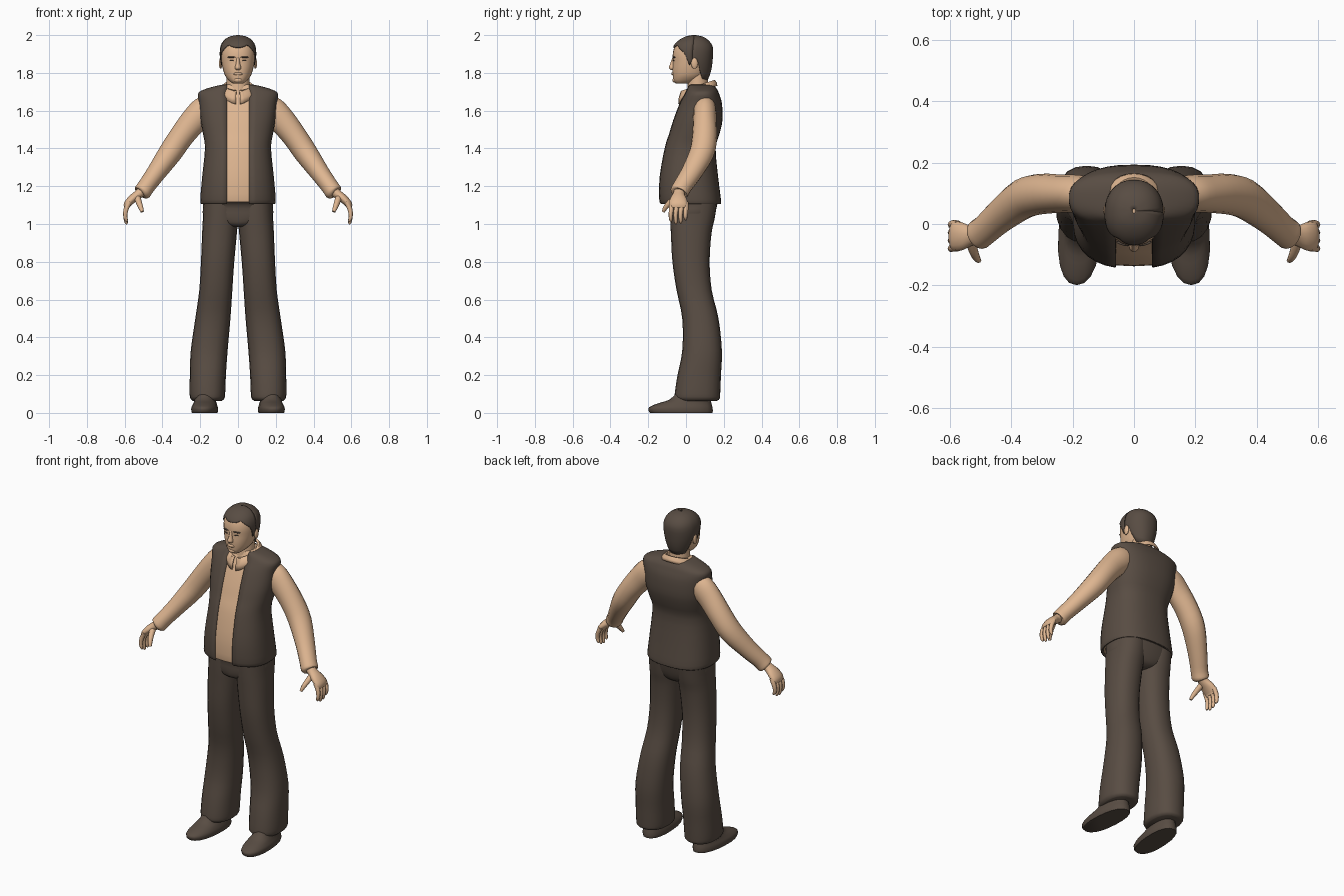
import bpy, bmesh, math
from mathutils import Vector

if "Cube" in bpy.data.objects:
    bpy.data.objects.remove(bpy.data.objects["Cube"])


def material(name, rgb):
    m = bpy.data.materials.new(name)
    m.diffuse_color = (*rgb, 1)
    m.use_nodes = True
    m.node_tree.nodes["Principled BSDF"].inputs["Base Color"].default_value = m.diffuse_color
    return m


TAN = material("tan", (0.74, 0.47, 0.285))
DARK = material("dark_brown", (0.098, 0.073, 0.056))


def spline(keys, steps=3):
    """Catmull-Rom through tuples of any length."""
    out = []
    for i in range(len(keys) - 1):
        p0, p1, p2, p3 = (keys[max(i - 1, 0)], keys[i], keys[i + 1],
                          keys[min(i + 2, len(keys) - 1)])
        for k in range(steps):
            t = k / steps
            out.append(tuple(b + 0.5 * t * (c - a + t * (2 * a - 5 * b + 4 * c - d
                             + t * (3 * (b - c) + d - a)))
                             for a, b, c, d in zip(p0, p1, p2, p3)))
    return out + [tuple(keys[-1])]


def skin(name, rings, mat, closed=True, thick=0, angle=50):
    """Join rings of points into a surface; closed ones get end caps."""
    bm = bmesh.new()
    vs = [[bm.verts.new(p) for p in r] for r in rings]
    n = len(vs[0])
    for a, b in zip(vs, vs[1:]):
        for j in range(n if closed else n - 1):
            k = (j + 1) % n
            bm.faces.new((a[j], a[k], b[k], b[j]))
    if closed:
        bm.faces.new(vs[0][::-1])
        bm.faces.new(vs[-1])
        bmesh.ops.recalc_face_normals(bm, faces=bm.faces)
    me = bpy.data.meshes.new(name)
    bm.to_mesh(me)
    bm.free()
    me.materials.append(mat)
    ob = bpy.data.objects.new(name, me)
    bpy.context.collection.objects.link(ob)
    if thick:
        mod = ob.modifiers.new("thickness", 'SOLIDIFY')
        mod.thickness = thick
        mod.offset = -1
    bpy.ops.object.select_all(action='DESELECT')
    ob.select_set(True)
    bpy.context.view_layer.objects.active = ob
    bpy.ops.object.shade_smooth_by_angle(angle=math.radians(angle))
    return ob


def oval(ring, th, p=2.0, grow=0.0):
    """Point on a superellipse; ring = z, x0, x1, y0, y1."""
    z, x0, x1, y0, y1 = ring
    c, s = math.cos(th), math.sin(th)
    f = lambda v: math.copysign(abs(v) ** (2 / p), v)
    return Vector(((x0 + x1) / 2 + ((x1 - x0) / 2 + grow) * f(c),
                   (y0 + y1) / 2 + ((y1 - y0) / 2 + grow) * f(s), z))


def loft(name, keys, mat, p=2.0, n=20, grow=0.0, side=1, shear=0.0, steps=3):
    rings = []
    for r in spline(keys, steps):
        pts = [oval(r, 2 * math.pi * j / n, p, grow) for j in range(n)]
        rings.append([(side * (q.x - shear * q.y), q.y, q.z) for q in pts])
    return skin(name, rings, mat)


def tube(name, keys, mat, n=14, side=1, steps=3):
    """Sweep an oval along x, y, z; radii are along y and across it."""
    path, rings = spline(keys, steps), []
    for i, k in enumerate(path):
        t = (Vector(path[min(i + 1, len(path) - 1)][:3])
             - Vector(path[max(i - 1, 0)][:3])).normalized()
        u = Vector((0, 1, 0))
        u = (u - t * u.dot(t)).normalized()
        w = t.cross(u)
        rings.append([])
        for j in range(n):
            a = 2 * math.pi * j / n
            q = Vector(k[:3]) + u * k[3] * math.cos(a) + w * k[4] * math.sin(a)
            rings[-1].append((side * q.x, q.y, q.z))
    return skin(name, rings, mat)


def blob(name, c, r, mat, tilt=0.0):
    """Small ellipsoid."""
    rings = []
    for i in range(1, 8):
        ph = math.pi * (i / 8 - 0.5)
        rings.append([])
        for j in range(12):
            a = math.pi * j / 6
            x = r[0] * math.cos(ph) * math.cos(a)
            rings[-1].append((c[0] + x, c[1] + r[1] * math.cos(ph) * math.sin(a) + tilt * x,
                              c[2] + r[2] * math.sin(ph)))
    return skin(name, rings, mat)


def sym(rows):
    return [(z, -x, x, y0, y1) for z, x, y0, y1 in rows]


# Torso: shirt underneath, open vest over it
torso = sym([(1.105, .195, -.135, .185), (1.13, .20, -.145, .185), (1.25, .19, -.143, .17),
             (1.4, .175, -.117, .157), (1.48, .186, -.092, .178), (1.55, .198, -.07, .193),
             (1.64, .206, -.035, .19), (1.69, .212, -.008, .175), (1.712, .18, .002, .165),
             (1.73, .12, .008, .15), (1.738, .08, .012, .135)])
loft("shirt", [(max(r[0], 1.118),) + r[1:] for r in torso], TAN, 2.5, 28, -.008)
rings = []
for r in spline(torso):
    a = math.asin(min(.95, (.06 / r[2]) ** 1.25))
    start, span = -math.pi / 2 + a, 2 * math.pi - 2 * a
    rings.append([oval(r, start + span * j / 32, 2.5) for j in range(33)])
skin("vest", rings, DARK, closed=False, thick=.014)

# Trousers
loft("pelvis", sym([(.985, .03, -.05, .10), (1.0, .10, -.075, .13), (1.04, .18, -.083, .15),
                    (1.1, .184, -.088, .165), (1.13, .184, -.125, .17)]), DARK, 2.5, 28)
for s, tag in ((1, "left"), (-1, "right")):
    loft(tag + "_trouser_leg",
         [(.064, .085, .24, -.045, .165), (.075, .073, .251, -.058, .178),
          (.1, .068, .256, -.06, .181), (.2, .064, .255, -.045, .185),
          (.33, .055, .25, -.02, .19), (.5, .04, .226, -.02, .172),
          (.65, .03, .205, -.05, .136), (.8, .02, .196, -.072, .125),
          (.95, .006, .19, -.08, .135), (1.03, .0, .186, -.084, .152),
          (1.12, .0, .184, -.086, .166)], DARK, 2.3, 20, side=s)

    # Shoe, toe turned slightly out
    loft(tag + "_shoe",
         [(0, .108, .242, -.19, .14), (.012, .105, .245, -.198, .142),
          (.03, .106, .244, -.195, .14), (.05, .113, .236, -.15, .135),
          (.072, .12, .23, -.085, .13), (.12, .125, .22, -.04, .12)],
         DARK, 2.3, 20, side=s, shear=.06)

    # Sleeve with a cuff lip
    tube(tag + "_sleeve",
         [(.13, .10, 1.635, .05, .06), (.18, .10, 1.60, .06, .075),
          (.235, .099, 1.545, .062, .071), (.30, .098, 1.463, .066, .065),
          (.36, .083, 1.375, .066, .062), (.434, .028, 1.27, .056, .051),
          (.485, -.018, 1.2, .05, .046), (.507, -.035, 1.168, .05, .046),
          (.512, -.038, 1.162, .038, .034)], TAN, 16, s)

    # Hand: palm, curled fingers, thumb
    tube(tag + "_palm",
         [(.50, -.033, 1.18, .03, .027), (.53, -.038, 1.155, .032, .025),
          (.56, -.04, 1.132, .045, .023), (.585, -.04, 1.105, .049, .02),
          (.59, -.04, 1.085, .044, .014)], TAN, 14, s)
    for i in range(4):
        y = -.078 + .026 * i
        tip = 1.0 + (.012, 0, .004, .02)[i]
        tube(f"{tag}_finger_{i + 1}",
             [(.575, y, 1.115, .012, .013), (.592, y, 1.08, .0125, .013),
              (.597, y - .003, 1.045, .011, .011), (.592, y - .002, tip + .01, .009, .009),
              (.588, y, tip, .004, .004)], TAN, 8, s, 2)
    tube(tag + "_thumb",
         [(.535, -.05, 1.145, .018, .018), (.525, -.085, 1.115, .015, .016),
          (.515, -.108, 1.088, .013, .013), (.507, -.12, 1.065, .008, .009)], TAN, 8, s, 2)

# Neck and folded collar, higher at the back
loft("neck", sym([(1.66, .066, .0, .125), (1.72, .06, .008, .118), (1.8, .06, .01, .115)]), TAN)
rings = []
for rx, ry, dz, drop in ((.105, .104, -.028, .03), (.096, .102, -.012, .015),
                         (.078, .09, .008, 0), (.066, .078, .008, 0)):
    rings.append([])
    for j in range(29):
        a = -math.pi / 2 + .12 + (2 * math.pi - .24) * j / 28
        y = .062 + ry * math.sin(a)
        front = max(0, -math.sin(a)) ** 4
        rings[-1].append((rx * math.cos(a), y, 1.705 + .33 * y + dz - drop * front))
skin("collar", rings, TAN, closed=False, thick=.006)

# Head
head = sym([(1.743, .026, -.052, .01), (1.757, .046, -.066, .06), (1.785, .068, -.07, .10),
            (1.82, .08, -.072, .12), (1.86, .088, -.07, .132), (1.9, .091, -.07, .136),
            (1.94, .086, -.06, .134), (1.97, .07, -.035, .115), (1.988, .042, 0, .085),
            (1.994, .012, .03, .055)])
loft("head", head, TAN, 2.2, 28)
loft("nose", sym([(1.815, .011, -.08, -.05), (1.826, .017, -.092, -.05),
                  (1.85, .011, -.084, -.05), (1.888, .008, -.07, -.05)]), TAN, 2, 10)
blob("lips", (0, -.070, 1.795), (.024, .008, .008), TAN)
blob("chin", (0, -.058, 1.762), (.024, .014, .014), TAN)
for s, tag in ((1, "left"), (-1, "right")):
    blob(tag + "_ear", (s * .092, .045, 1.85), (.009, .018, .03), TAN)
    blob(tag + "_brow", (s * .036, -.064, 1.883), (.022, .006, .004), DARK, s * .25)
    blob(tag + "_eye", (s * .034, -.066, 1.865), (.012, .004, .003), DARK, s * .25)

# Hair cap: a shell running from the hairline to the crown
cap = spline(sym([(1.75, .06, -.06, .11), (1.79, .074, -.07, .127), (1.83, .086, -.072, .137),
                  (1.86, .093, -.073, .14), (1.9, .097, -.076, .144), (1.94, .093, -.067, .142),
                  (1.97, .077, -.042, .122), (1.992, .046, -.004, .09), (2.0, .006, .035, .05)]), 4)
line = [(-1, 1.755), (-.6, 1.77), (-.35, 1.82), (-.2, 1.88), (0, 1.85), (.15, 1.84),
        (.3, 1.9), (.6, 1.925), (.85, 1.95), (1.001, 1.935)]


def lerp_rows(rows, v):
    for a, b in zip(rows, rows[1:]):
        if v <= b[0]:
            t = max(0, (v - a[0]) / (b[0] - a[0]))
            return tuple(p + (q - p) * t for p, q in zip(a, b))
    return rows[-1]


rings = []
for i in range(13):
    up = math.sin(math.pi / 2 * i / 12)
    rings.append([])
    for j in range(49):
        a = 2 * math.pi * j / 48
        h = lerp_rows(line, -math.sin(a))[1]
        rings[-1].append(oval(lerp_rows(cap, h + (2.0 - h) * up), a, 2.2))
skin("hair", rings, DARK, closed=False, thick=.008)
